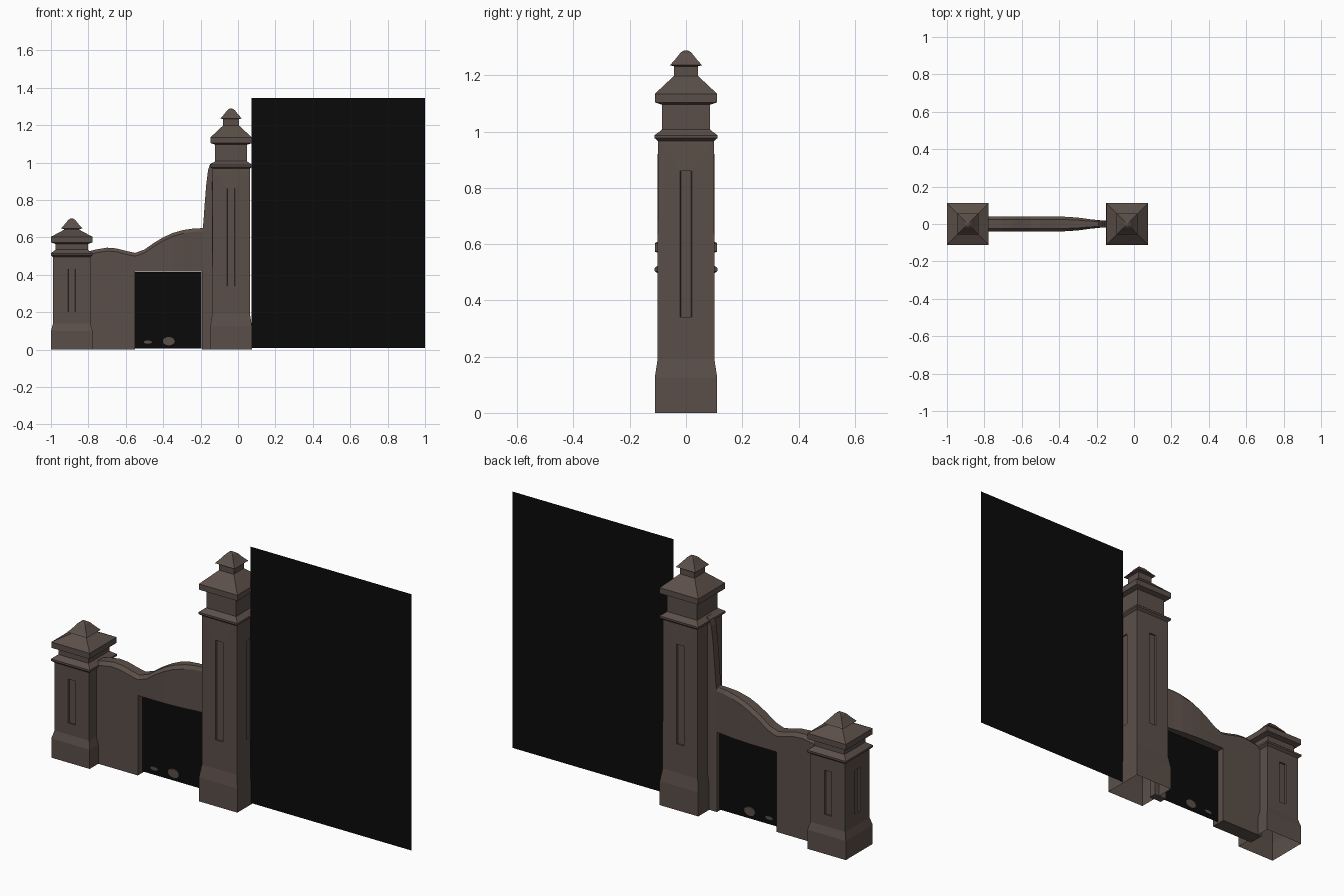
import bpy, bmesh, math
from mathutils import Vector

if "Cube" in bpy.data.objects:
    bpy.data.objects.remove(bpy.data.objects["Cube"])


def material(name, col):
    m = bpy.data.materials.new(name)
    m.diffuse_color = (*col, 1)
    m.use_nodes = True
    m.node_tree.nodes["Principled BSDF"].inputs["Base Color"].default_value = m.diffuse_color
    return m


STONE = material("brown_stone", (0.105, 0.078, 0.066))
BLACK = material("black_gate", (0.003, 0.003, 0.003))


def finish(bm, name, mat, normals=True):
    if normals:
        bmesh.ops.recalc_face_normals(bm, faces=bm.faces)
    me = bpy.data.meshes.new(name)
    bm.to_mesh(me)
    bm.free()
    me.materials.append(mat)
    ob = bpy.data.objects.new(name, me)
    bpy.context.collection.objects.link(ob)
    return ob


def loft(bm, rings, closed=True):
    """Join rings of points into quads; returns faces by band."""
    vs = [[bm.verts.new(p) for p in r] for r in rings]
    n = len(vs[0])
    bands = [[bm.faces.new((a[i], a[(i + 1) % n], b[(i + 1) % n], b[i]))
              for i in range(n)] for a, b in zip(vs, vs[1:])]
    return vs, bands


def pillar(name, cx, profile, body_band, panel):
    """Square pillar, open underneath, with a sunken strip on each side."""
    bm = bmesh.new()
    rings = [[(cx + sx * r, sy * r, z) for sx, sy in
              ((-1, -1), (1, -1), (1, 1), (-1, 1))] for r, z in profile]
    vs, bands = loft(bm, rings)
    bm.faces.new(vs[-1])
    bm.normal_update()
    z0, z1 = panel
    r = profile[body_band][0]
    for f in bands[body_band]:
        n = f.normal.copy()
        n.z = 0
        n.normalize()
        t = Vector((0, 0, 1)).cross(n)
        mid = f.calc_center_median()
        for half, depth in ((0.021, 0.0), (0.018, 0.008)):
            bmesh.ops.inset_individual(bm, faces=[f], thickness=0.002)
            for v in f.verts:
                side = 1 if (v.co - mid).dot(t) > 0 else -1
                z = z1 if v.co.z > mid.z else z0
                c = Vector((cx, 0, z)) + n * (r - depth) + t * half * side
                v.co = c
    finish(bm, name, STONE, False)


# Pillars: plinth, shaft, collar, neck, cornice, roof, finial
def cap(c, n, k):
    return [(0.1, c), (0.112, c + 0.01), (0.112, c + 0.02), (0.09, c + 0.036),
            (0.086, c + 0.04), (0.086, n), (0.111, n + 0.008),
            (0.111, n + 0.038), (0.046, k), (0.042, k + 0.003)]


def finial(z):
    return [(0.042, z), (0.057, z + 0.004), (0.046, z + 0.016),
            (0.034, z + 0.03), (0.02, z + 0.048), (0.008, z + 0.056)]


plinth = [(0.111, 0), (0.111, 0.125), (0.101, 0.19)]
pillar("tall_pillar", -0.037, plinth + cap(0.967, 1.096, 1.195) + finial(1.232),
       2, (0.34, 0.86))
low_plinth = [(0.111, 0), (0.111, 0.1), (0.1, 0.14)]
pillar("low_pillar", -0.889, low_plinth + cap(0.495, 0.565, 0.638) + finial(0.644),
       2, (0.2, 0.43))


# Curved wall with chamfered top, thinning towards the tall pillar
def wall(name, stations, bottom):
    bm = bmesh.new()
    rings = [[(x, -w, bottom), (x, -w, t - 0.018), (x, -0.6 * w, t),
              (x, 0.6 * w, t), (x, w, t - 0.018), (x, w, bottom)]
             for x, t, w in stations]
    vs, _ = loft(bm, rings)
    bm.faces.new(vs[0])
    bm.faces.new(vs[-1])
    finish(bm, name, STONE)


wall("side_wall", [(-0.8, 0.525, 0.04), (-0.76, 0.535, 0.04), (-0.7, 0.545, 0.04),
                   (-0.65, 0.541, 0.04), (-0.6, 0.528, 0.04), (-0.55, 0.517, 0.04)], 0)
wall("arched_lintel", [(-0.55, 0.517, 0.04), (-0.5, 0.535, 0.04), (-0.45, 0.57, 0.04),
                       (-0.4, 0.6, 0.04), (-0.35, 0.623, 0.038), (-0.29, 0.64, 0.033),
                       (-0.24, 0.647, 0.026), (-0.18, 0.65, 0.02)], 0.417)

# Slim curved buttress against the tall pillar
bm = bmesh.new()
outline = [(-0.192, 0), (-0.192, 0.62), (-0.185, 0.68), (-0.178, 0.78), (-0.17, 0.88),
           (-0.16, 0.96), (-0.15, 0.99), (-0.135, 1.0), (-0.12, 1.0), (-0.12, 0)]
rings = [[(x, y, z) for x, z in outline] for y in (-0.02, 0.02)]
vs, _ = loft(bm, rings)
for ring in vs:
    bm.faces.new(ring)
finish(bm, "buttress", STONE)


# Flat gate panels
def panel(name, x0, x1, z0, z1):
    bm = bmesh.new()
    bm.faces.new([bm.verts.new(p) for p in
                  ((x0, 0, z0), (x1, 0, z0), (x1, 0, z1), (x0, 0, z1))])
    finish(bm, name, BLACK, False)


panel("main_gate", 0.073, 1.0, 0.008, 1.345)
panel("small_gate", -0.55, -0.194, 0.006, 0.414)

# Small oval plates low on the small gate
for name, x, z, rx, rz in (("oval_plate", -0.37, 0.045, 0.032, 0.023),
                           ("small_plate", -0.482, 0.04, 0.022, 0.009)):
    bm = bmesh.new()
    rings = [[(x + rx * math.cos(a * math.pi / 6), y, z + rz * math.sin(a * math.pi / 6))
              for a in range(12)] for y in (-0.004, 0.004)]
    vs, _ = loft(bm, rings)
    for ring in vs:
        bm.faces.new(ring)
    finish(bm, name, STONE)
